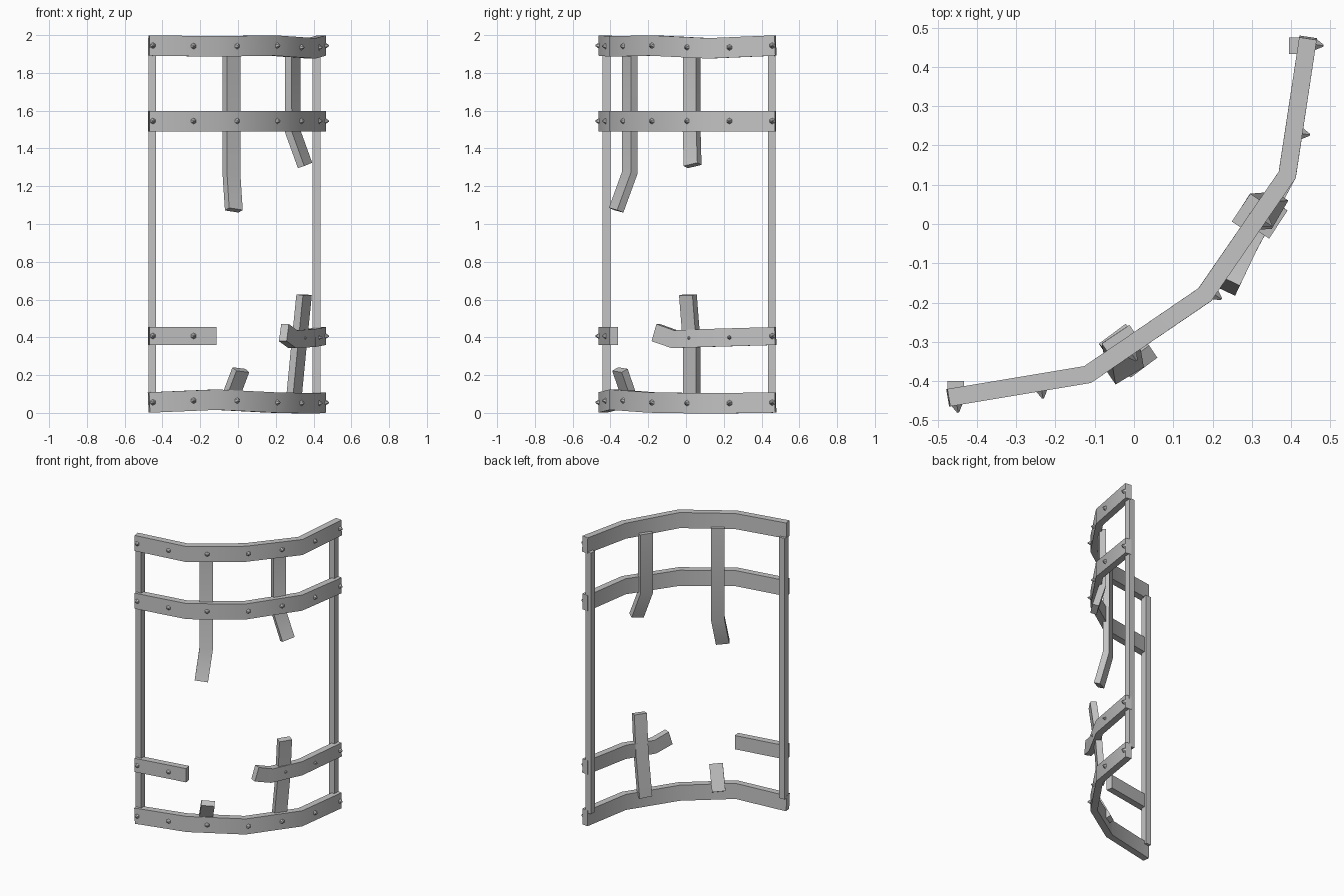
import bpy, bmesh
from mathutils import Vector, Matrix

cube = bpy.data.objects.get("Cube")
if cube:
    bpy.data.objects.remove(cube, do_unlink=True)

UP = Vector((0, 0, 1))

metal = bpy.data.materials.new("grey metal")
metal.use_nodes = True
GREY = (0.55, 0.55, 0.55, 1)
metal.diffuse_color = GREY
metal.node_tree.nodes["Principled BSDF"].inputs["Base Color"].default_value = GREY


def finish(bm, name, smooth=True):
    bmesh.ops.recalc_face_normals(bm, faces=bm.faces)
    mesh = bpy.data.meshes.new(name)
    bm.to_mesh(mesh)
    bm.free()
    mesh.materials.append(metal)
    obj = bpy.data.objects.new(name, mesh)
    bpy.context.collection.objects.link(obj)
    if smooth:
        bpy.ops.object.select_all(action="DESELECT")
        obj.select_set(True)
        bpy.context.view_layer.objects.active = obj
        bpy.ops.object.shade_smooth_by_angle(angle=0.6)
    return obj


def bar(name, points, axis, width, thick):
    """Mitred rectangular bar along a path; width runs along axis."""
    pts = [Vector(p) for p in points]
    dirs = [(b - a).normalized() for a, b in zip(pts, pts[1:])]
    bm = bmesh.new()
    rings = []
    for i, p in enumerate(pts):
        before, after = dirs[max(i - 1, 0)], dirs[min(i, len(dirs) - 1)]
        t = (before + after).normalized()
        w = (axis - t * axis.dot(t)).normalized()
        n = t.cross(w) / t.dot(after)
        rings.append([bm.verts.new(p + w * a * width / 2 + n * b * thick / 2)
                      for a, b in ((-1, -1), (1, -1), (1, 1), (-1, 1))])
    for r, s in zip(rings, rings[1:]):
        for k in range(4):
            bm.faces.new((r[k], r[k - 1], s[k - 1], s[k]))
    bm.faces.new(rings[0])
    bm.faces.new(rings[-1])
    return finish(bm, name)


# Plan of the curved hoop, from the right end to the left end
PLAN = [(-0.472, -0.442), (-0.118, -0.383), (0.18, -0.18), (0.39, 0.125), (0.443, 0.474)]
THICK = 0.045
RIVETS = [(0, 0.05), (0, 0.66), (1, 0.34), (2, 0.04), (2, 0.65), (3, 0.31), (3, 0.96)]


def hoop_points(heights):
    return [(x, y, z) for (x, y), z in zip(PLAN, heights)]


def rivets(name, heights, places, radius=0.018):
    """Small faceted points on the outer face of a band."""
    pts = [Vector(p) for p in hoop_points(heights)]
    bm = bmesh.new()
    for seg, f in places:
        a, b = pts[seg], pts[seg + 1]
        out = (b - a).cross(UP).normalized()
        pos = a.lerp(b, f) + out * (THICK / 2 + 0.008)
        turn = out.to_track_quat("Z", "Y").to_matrix().to_4x4()
        bmesh.ops.create_cone(bm, cap_ends=True, segments=6, radius1=radius,
                              radius2=0.003, depth=0.022,
                              matrix=Matrix.Translation(pos) @ turn)
    finish(bm, name, smooth=False)


# Full bands with their rivets
bands = {
    "top_band": (1.945, 1.94, 1.945, 1.93, 1.945),
    "middle_band": (1.545,) * 5,
    "bottom_band": (0.055, 0.07, 0.055, 0.05, 0.055),
}
for name, heights in bands.items():
    bar(name, hoop_points(heights), UP, 0.108, THICK)
    rivets(name + "_rivets", heights, RIVETS)

# Broken lower band: a straight stub and a bent piece
low = (0.407, 0.407, 0.4, 0.395, 0.407)
stub = hoop_points(low)[:2]
bar("lower_band_right_stub", stub, UP, 0.095, THICK)
bar("lower_band_left_piece",
    [(0.443, 0.474, 0.407), (0.39, 0.125, 0.397), (0.29, -0.06, 0.39), (0.243, -0.16, 0.425)],
    UP, 0.095, THICK)
rivets("lower_band_rivets", low, RIVETS[:2] + RIVETS[-1:])
rivets("lower_band_large_rivet", low, [(2, 0.7)], 0.024)
rivets("lower_band_small_rivet", low, [(3, 0.31)], 0.012)

# End posts
for name, x, y in (("right_post", -0.454, -0.421), ("left_post", 0.416, 0.454)):
    bar(name, [(x, y, 0.09), (x, y, 1.9)], Vector((1, 0, 0)), 0.042, 0.042)

# Broken slats between the bands
front_axis = Vector((0.83, 0.56, 0))
side_axis = Vector((0.55, 0.83, 0))
slats = {
    "front_slat_upper": (front_axis, [(-0.035, -0.298, 1.9), (-0.035, -0.298, 1.27),
                                      (-0.022, -0.37, 1.073)]),
    "front_slat_stub": (front_axis, [(-0.045, -0.295, 0.07), (0.015, -0.35, 0.228)]),
    "side_slat_upper": (side_axis, [(0.29, 0.03, 1.9), (0.29, 0.03, 1.49),
                                    (0.355, 0.035, 1.31)]),
    "side_slat_lower": (side_axis, [(0.295, 0.03, 0.07), (0.324, 0.03, 0.37),
                                    (0.35, 0.01, 0.625)]),
}
for name, (axis, path) in slats.items():
    bar(name, path, axis, 0.085, 0.042)
